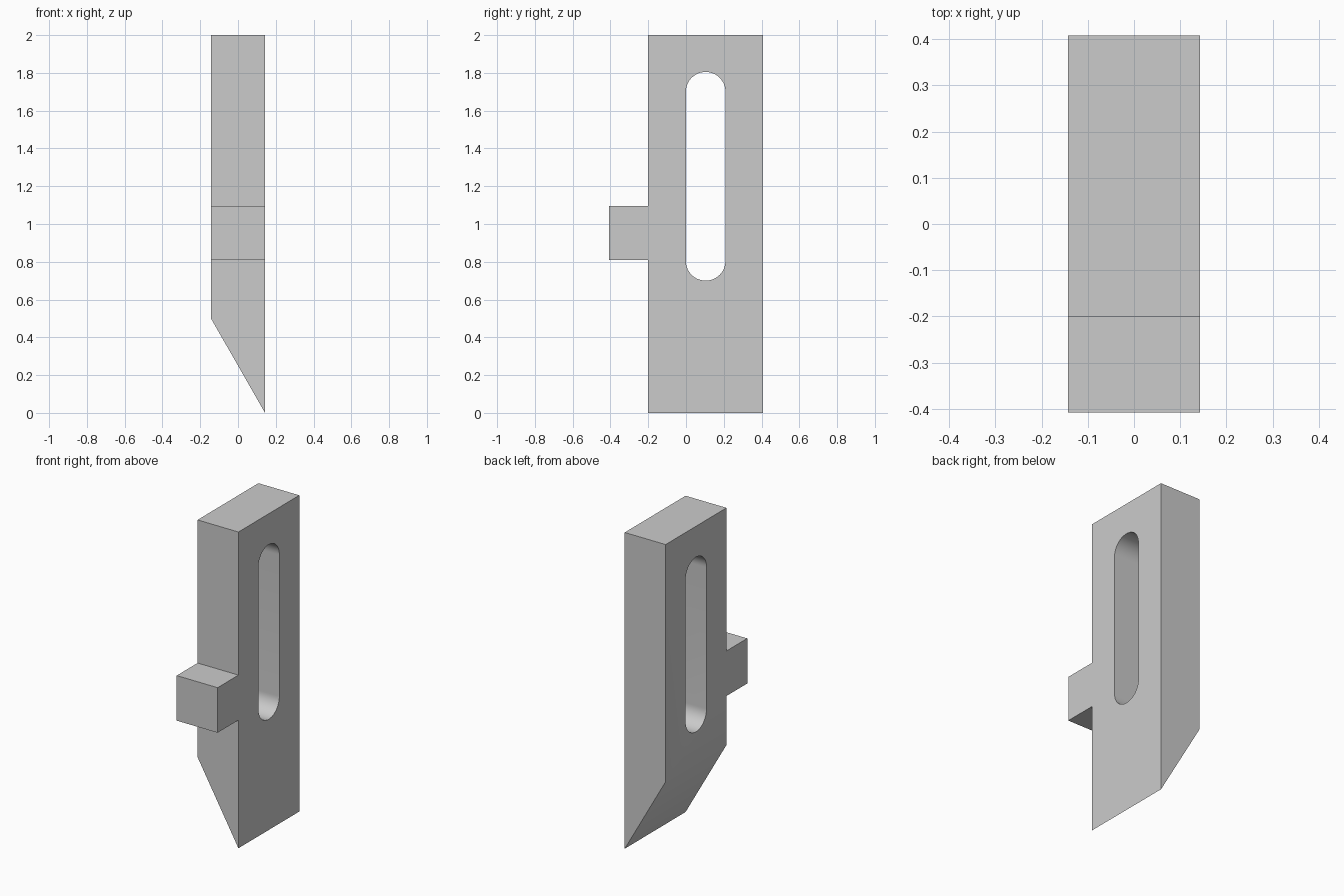
import bpy, bmesh
from math import pi, cos, sin, radians
from mathutils import Vector

default = bpy.data.objects.get("Cube")
if default:
    bpy.data.objects.remove(default, do_unlink=True)

HALF = 0.143                      # half of the plate thickness
FRONT, STEP, BACK = -0.408, -0.2, 0.408
TAB_LOW, TAB_HIGH = 0.81, 1.095
TOP, SLOPE_TOP = 2.0, 0.5

grey = bpy.data.materials.new("light_grey")
grey.use_nodes = True
colour = (0.6, 0.6, 0.6, 1)
grey.diffuse_color = colour
grey.node_tree.nodes["Principled BSDF"].inputs["Base Color"].default_value = colour


def prism(name, outline, half, wedge=False):
    """Extrude a (y, z) outline along x, optionally cutting the sloped foot."""
    bm = bmesh.new()
    face = bm.faces.new([bm.verts.new((-half, y, z)) for y, z in outline])
    ext = bmesh.ops.extrude_face_region(bm, geom=[face])
    verts = [g for g in ext["geom"] if isinstance(g, bmesh.types.BMVert)]
    bmesh.ops.translate(bm, verts=verts, vec=(2 * half, 0, 0))
    if wedge:
        cut = bmesh.ops.bisect_plane(
            bm, geom=bm.verts[:] + bm.edges[:] + bm.faces[:], dist=1e-5,
            plane_co=Vector((-half, 0, SLOPE_TOP)),
            plane_no=Vector((-SLOPE_TOP, 0, -2 * half)), clear_outer=True)
        edges = [e for e in bm.edges if e.is_boundary]
        bmesh.ops.holes_fill(bm, edges=edges, sides=0)
    bmesh.ops.recalc_face_normals(bm, faces=bm.faces[:])
    mesh = bpy.data.meshes.new(name)
    bm.to_mesh(mesh)
    bm.free()
    mesh.materials.append(grey)
    obj = bpy.data.objects.new(name, mesh)
    bpy.context.collection.objects.link(obj)
    return obj


# Plate with front tab and sloped foot
plate = prism("slotted_plate", [
    (STEP, 0), (BACK, 0), (BACK, TOP), (STEP, TOP),
    (STEP, TAB_HIGH), (FRONT, TAB_HIGH), (FRONT, TAB_LOW), (STEP, TAB_LOW)],
    HALF, wedge=True)

# Round-ended slot through the plate
RADIUS, SLOT_Y, STEPS = 0.105, 0.104, 24
slot = []
for centre_z, start in ((1.70, 0), (0.805, pi)):
    for i in range(STEPS + 1):
        a = start + pi * i / STEPS
        slot.append((SLOT_Y + RADIUS * cos(a), centre_z + RADIUS * sin(a)))
cutter = prism("slot_cutter", slot, 2 * HALF)
cutter.hide_render = True

cut = plate.modifiers.new("slot", 'BOOLEAN')
cut.operation = 'DIFFERENCE'
cut.solver = 'EXACT'
cut.object = cutter

bpy.ops.object.select_all(action='DESELECT')
plate.select_set(True)
bpy.context.view_layer.objects.active = plate
bpy.ops.object.modifier_apply(modifier=cut.name)
bpy.data.objects.remove(cutter, do_unlink=True)
bpy.ops.object.shade_smooth_by_angle(angle=radians(30))
